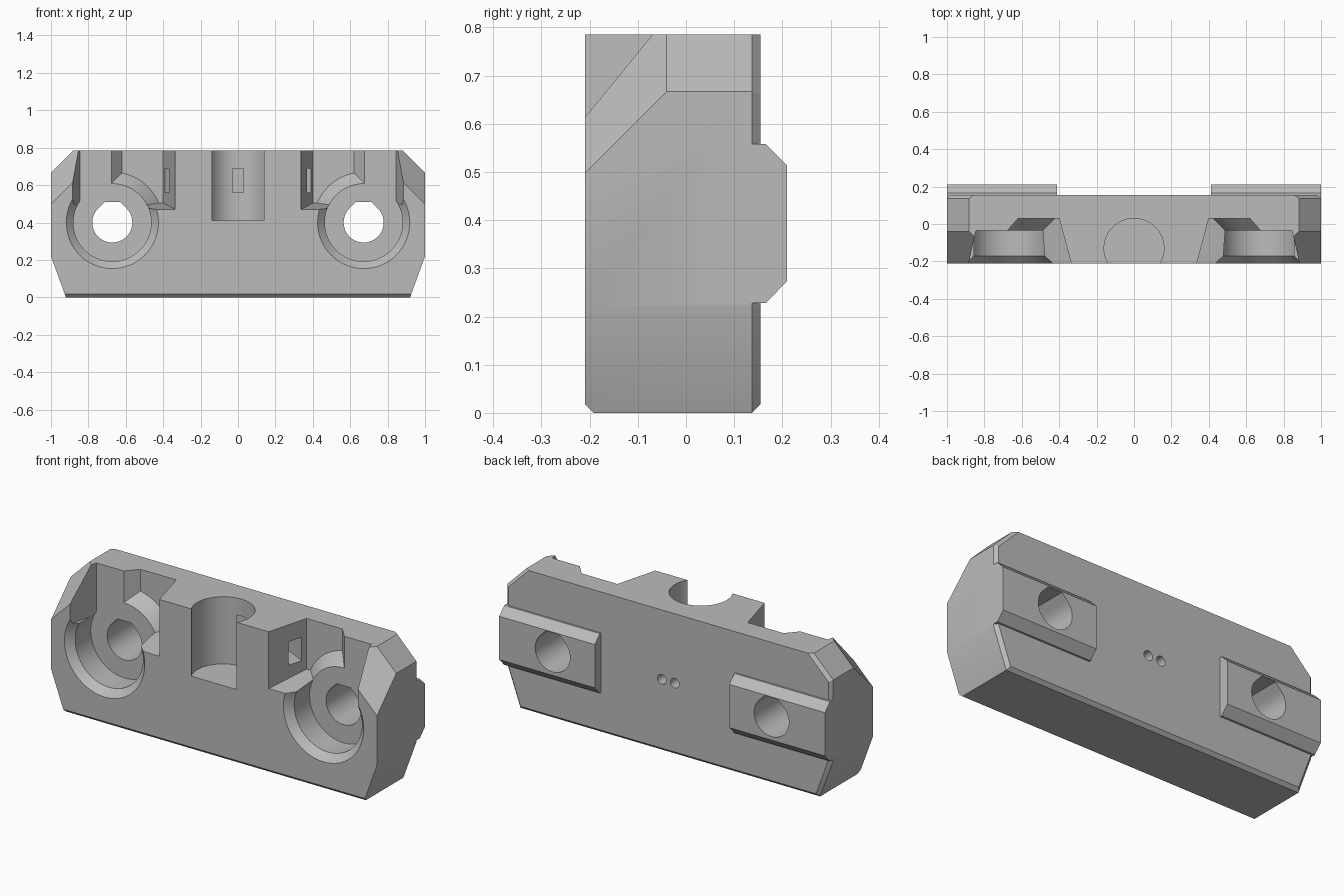
import bpy, bmesh, math
from mathutils import Vector

if "Cube" in bpy.data.objects:
    bpy.data.objects.remove(bpy.data.objects["Cube"])

CX, CZ = 0.672, 0.40          # bolt hole centre
FRONT, BACK, TOP = -0.21, 0.155, 0.785

grey = bpy.data.materials.new("plain_grey")
grey.diffuse_color = (0.5, 0.5, 0.5, 1)
grey.use_nodes = True
grey.node_tree.nodes["Principled BSDF"].inputs["Base Color"].default_value = grey.diffuse_color


def finish(name, bm):
    bmesh.ops.recalc_face_normals(bm, faces=bm.faces)
    me = bpy.data.meshes.new(name)
    bm.to_mesh(me)
    bm.free()
    me.materials.append(grey)
    ob = bpy.data.objects.new(name, me)
    bpy.context.collection.objects.link(ob)
    return ob


def loft(bm, rings):
    """Skin equal-length rings of points and cap both ends."""
    vs = [[bm.verts.new(p) for p in r] for r in rings]
    n = len(vs[0])
    for a, b in zip(vs, vs[1:]):
        for i in range(n):
            j = (i + 1) % n
            bm.faces.new((a[i], a[j], b[j], b[i]))
    bm.faces.new(vs[0])
    bm.faces.new(vs[-1])


def prism(name, pts, axis, lo, hi):
    """Extrude a 2D outline along one axis."""
    place = {"x": lambda p, d: (d, p[0], p[1]),
             "y": lambda p, d: (p[0], d, p[1]),
             "z": lambda p, d: (p[0], p[1], d)}[axis]
    bm = bmesh.new()
    loft(bm, [[place(p, d) for p in pts] for d in (lo, hi)])
    return finish(name, bm)


def lathe_y(name, x, z, profile, n=64):
    """Round shape about a y axis from (y, radius) pairs."""
    bm = bmesh.new()
    loft(bm, [[(x + r * math.cos(2 * math.pi * i / n), y,
                z + r * math.sin(2 * math.pi * i / n)) for i in range(n)]
              for y, r in profile])
    return finish(name, bm)


def combine(target, other, op="DIFFERENCE"):
    m = target.modifiers.new(op.title(), "BOOLEAN")
    m.operation, m.object, m.solver = op, other, "EXACT"
    bpy.context.view_layer.objects.active = target
    bpy.ops.object.modifier_apply(modifier=m.name)
    bpy.data.objects.remove(other)


# Block outline with sloped ends
half = [(0.92, 0), (1, 0.22), (1, 0.667), (0.882, TOP)]
body = prism("clamp_block", half + [(-x, z) for x, z in reversed(half)],
             "y", FRONT, BACK)
bm = bmesh.new()
bm.from_mesh(body.data)

# Chamfered rear rim and lower edges
edges = []
for e in bm.edges:
    a, b = (v.co for v in e.verts)
    on_back = a.y > 0.15 and b.y > 0.15
    on_top = a.z > 0.78 and b.z > 0.78
    low_front = a.y < -0.2 and b.y < -0.2 and a.z < 0.01 and b.z < 0.01
    if (on_back and not on_top) or low_front:
        edges.append(e)
bmesh.ops.bevel(bm, geom=edges, offset=0.018, segments=1, affect="EDGES")

# Diagonal facets on the front upper corners
for s in (-1, 1):
    cut = bmesh.ops.bisect_plane(
        bm, geom=bm.verts[:] + bm.edges[:] + bm.faces[:], dist=1e-5,
        plane_co=Vector((s, -0.04, 0.667)), plane_no=Vector((s, -1, 1)),
        clear_outer=True)
    bmesh.ops.holes_fill(
        bm, edges=[e for e in bm.edges if e.is_boundary], sides=0)
bmesh.ops.recalc_face_normals(bm, faces=bm.faces)
bm.to_mesh(body.data)
bm.free()

for s in (-1, 1):
    # Locating key on the back
    key = [(0.10, 0.228), (0.166, 0.228), (0.21, 0.274),
           (0.21, 0.514), (0.166, 0.558), (0.10, 0.558)]
    combine(body, prism("locating_key", key, "x", s * 0.413, s), "UNION")

    # Counterbore with flared mouth
    combine(body, lathe_y("counterbore", s * CX, CZ,
                          [(-0.25, 0.285), (-0.17, 0.208), (-0.035, 0.208)]))

    # Shallow pocket above the bolt seat
    shallow = [(0.66, -0.25), (0.66, -0.035), (0.845, -0.035), (0.893, -0.25)]
    combine(body, prism("shallow_pocket", [(s * x, y) for x, y in shallow],
                        "z", 0.50, 0.9))

    # Deep pocket with a sloping floor, leaving a conical bolt seat
    deep = [(0.325, -0.25), (0.40, 0.03), (0.62, 0.03),
            (0.677, -0.035), (0.677, -0.25)]
    pocket = prism("deep_pocket", [(s * x, y) for x, y in deep], "z", 0.47, 0.9)
    for v in pocket.data.vertices:
        if v.co.z < 0.6:
            v.co.z = 0.47 + 0.14 * (v.co.y - FRONT)
    combine(pocket, lathe_y("bolt_seat", s * CX, CZ,
                            [(-0.035, 0.208), (0.06, 0.298)]))
    combine(body, pocket)

    # Bolt hole with a clipped crown
    r = 0.107
    hole = [(s * CX + r * math.cos(t), CZ + r * math.sin(t))
            for t in (math.radians(135 + 270 * i / 48) for i in range(49))]
    hole += [(s * CX + 0.042, CZ + 0.109), (s * CX - 0.042, CZ + 0.109)]
    combine(body, prism("bolt_hole", hole, "y", -0.3, 0.3))

    # Small pin hole in the back
    combine(body, lathe_y("pin_hole", s * 0.04, 0.40,
                          [(0.095, 0.027), (0.2, 0.027)], 24))

# Central upright bore, open at the front
bore = [(0.16 * math.cos(2 * math.pi * i / 64),
         -0.13 + 0.16 * math.sin(2 * math.pi * i / 64)) for i in range(64)]
combine(body, prism("centre_bore", bore, "z", 0.412, 0.9))

# Curved tie channel running behind the bore between the pockets
arc = [math.radians(90 + 36 * (i / 12 - 1)) for i in range(25)]
channel = [(0.75 * math.cos(t), -0.642 + 0.75 * math.sin(t)) for t in arc]
channel += [(0.67 * math.cos(t), -0.642 + 0.67 * math.sin(t))
            for t in reversed(arc)]
channel = [(max(-0.41, min(0.41, x)), y) for x, y in channel]
combine(body, prism("tie_channel", channel, "z", 0.56, 0.69))

bpy.ops.object.select_all(action="DESELECT")
body.select_set(True)
bpy.context.view_layer.objects.active = body
bpy.ops.object.shade_smooth_by_angle(angle=math.radians(25))
